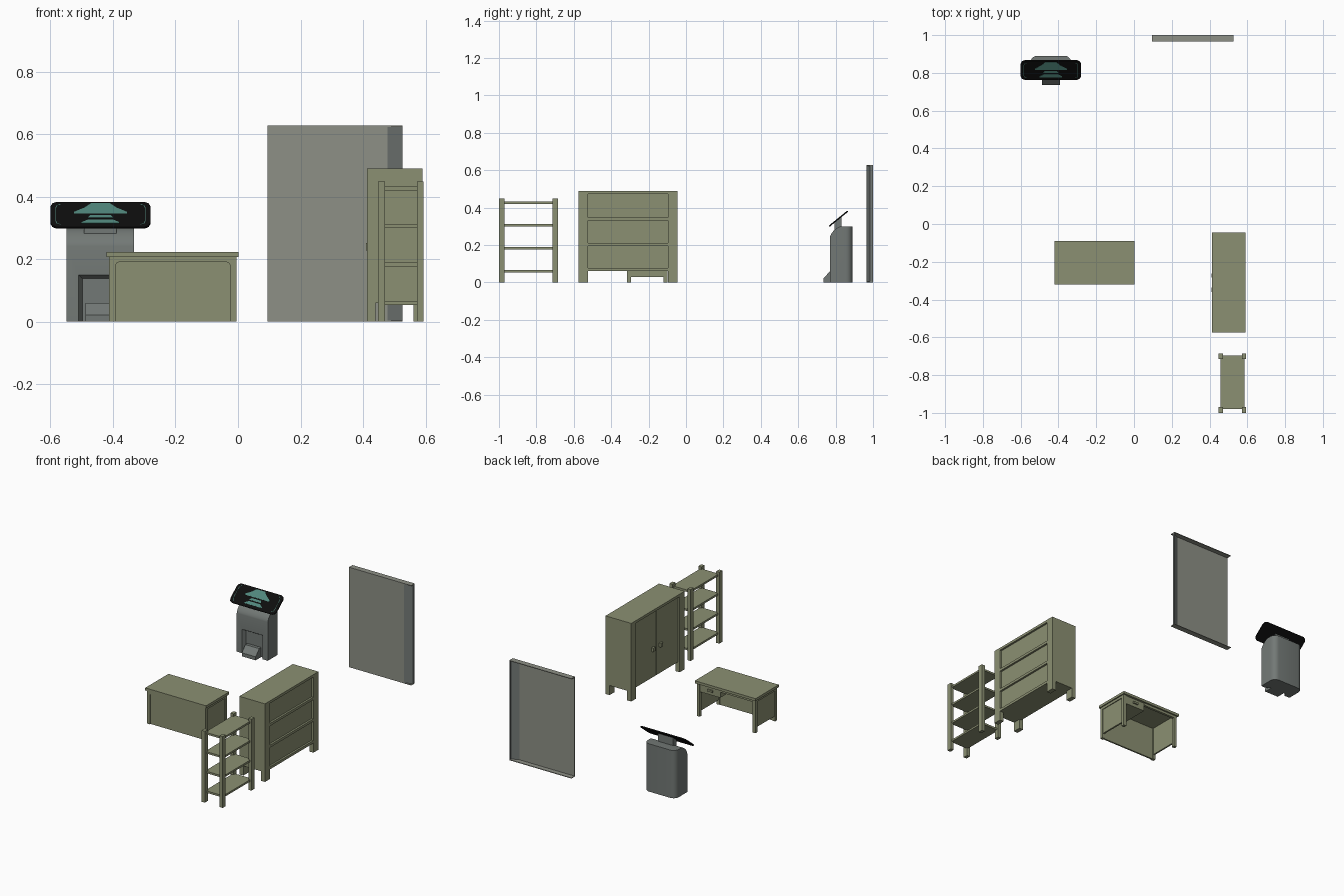
import bpy, bmesh, math
from mathutils import Matrix

if "Cube" in bpy.data.objects:
    bpy.data.objects.remove(bpy.data.objects["Cube"])


def material(name, rgb):
    m = bpy.data.materials.new(name)
    m.diffuse_color = (*rgb, 1)
    m.use_nodes = True
    m.node_tree.nodes["Principled BSDF"].inputs["Base Color"].default_value = m.diffuse_color
    return m


OLIVE = material("olive", (0.26, 0.28, 0.17))
PALE = material("pale_grey", (0.27, 0.28, 0.24))
STEEL = material("steel_grey", (0.17, 0.19, 0.18))
BLACK = material("black", (0.004, 0.004, 0.004))
TEAL = material("teal", (0.08, 0.24, 0.20))


def finish(name, bm, mat):
    bmesh.ops.recalc_face_normals(bm, faces=bm.faces)
    me = bpy.data.meshes.new(name)
    bm.to_mesh(me)
    bm.free()
    ob = bpy.data.objects.new(name, me)
    bpy.context.collection.objects.link(ob)
    me.materials.append(mat)
    return ob


def boxes(name, spans, mat=OLIVE):
    """One object from spans (x0, x1, y0, y1, z0, z1)."""
    bm = bmesh.new()
    for x0, x1, y0, y1, z0, z1 in spans:
        mtx = Matrix.Translation(((x0 + x1) / 2, (y0 + y1) / 2, (z0 + z1) / 2)) @ \
            Matrix.Diagonal((x1 - x0, y1 - y0, z1 - z0, 1))
        bmesh.ops.create_cube(bm, size=1, matrix=mtx)
    return finish(name, bm, mat)


def prism(name, pts, lo, hi, axis, mat):
    """Extrude a 2D profile along axis; points are the other two axes in order."""
    def place(p, h):
        c = list(p)
        c.insert("xyz".index(axis), h)
        return c
    bm = bmesh.new()
    n = len(pts)
    a = [bm.verts.new(place(p, lo)) for p in pts]
    b = [bm.verts.new(place(p, hi)) for p in pts]
    bm.faces.new(a)
    bm.faces.new(b[::-1])
    for i in range(n):
        j = (i + 1) % n
        bm.faces.new((a[i], a[j], b[j], b[i]))
    return finish(name, bm, mat)


# --- desk: worked from the back, closed at the front ---
X0, X1, Y0, Y1 = -0.412, -0.005, -0.315, -0.10
L = 0.02
boxes("desk_top", [(-0.42, 0.002, -0.32, -0.09, 0.207, 0.223)])
boxes("desk_legs", [(x, x + L, y, y + L, 0, 0.207)
                    for x in (X0, X1 - L) for y in (Y0, Y1 - L)])
boxes("desk_front_panel", [(X0 + L, X1 - L, Y0 + 0.006, Y0 + 0.016, 0, 0.207)])
# arched trim with eased corners
xa, xb = X0 + L, X1 - L
prism("desk_front_rail", [(xa, 0.207), (xa, 0.180), (xa + 0.004, 0.188), (xa + 0.012, 0.191),
                          (xb - 0.012, 0.191), (xb - 0.004, 0.188), (xb, 0.180), (xb, 0.207)],
      Y0, Y0 + 0.012, "y", OLIVE)
boxes("desk_side_panels", [(x, x + 0.01, Y0 + L, Y1 - L, 0.03, 0.207)
                           for x in (X0 + 0.005, X1 - 0.015)])
boxes("desk_side_rails", [(x, x + 0.014, Y0 + L, Y1 - L, 0.191, 0.207)
                          for x in (X0, X1 - 0.014)])
boxes("desk_back_rail", [(xa, -0.165, Y1 - 0.015, Y1, 0.192, 0.207)])
boxes("desk_drawer", [(-0.165, xb, Y0 + 0.016, Y1 - 0.004, 0.155, 0.207)])
boxes("desk_drawer_handle", [(-0.115, -0.08, Y1 - 0.004, Y1 + 0.004, 0.176, 0.188)])

# --- cabinet: doors face -x, panelled back faces +x ---
CX0, CX1, CY0, CY1, CT = 0.412, 0.59, -0.575, -0.045, 0.49
P = 0.05
boxes("cabinet_top", [(CX0, CX1, CY0, CY1, 0.474, CT)])
boxes("cabinet_ends", [(CX0, CX1, y, y + P, 0.06, 0.474) for y in (CY0, CY1 - P)])
boxes("cabinet_legs", [(x, x + 0.028, y, y + P, 0, 0.06)
                       for x in (CX0, CX1 - 0.028) for y in (CY0, CY1 - P)])
boxes("cabinet_core", [(CX0 + 0.018, CX1 - 0.012, CY0 + P, CY1 - P, 0.06, 0.474)])
mid = (CY0 + CY1) / 2
boxes("cabinet_doors", [(CX0 + 0.011, CX0 + 0.018, CY0 + P, mid - 0.001, 0.062, 0.474),
                        (CX0 + 0.011, CX0 + 0.018, mid + 0.001, CY1 - P, 0.062, 0.474)])
boxes("cabinet_knobs", [(CX0 - 0.002, CX0 + 0.011, mid + s - 0.011, mid + s + 0.011, 0.228, 0.252)
                        for s in (-0.038, 0.038)])
boxes("cabinet_back_rails", [(CX1 - 0.012, CX1, CY0 + P, CY1 - P, z, z + 0.016)
                             for z in (0.06, 0.196, 0.332)])

# --- open rack ---
boxes("rack_posts", [(x, x + 0.022, y, y + 0.03, 0, 0.448)
                     for x in (0.448, 0.572) for y in (-1.0, -0.715)])
boxes("rack_shelves", [(0.458, 0.584, -0.98, -0.697, z, z + 0.012)
                       for z in (0.054, 0.177, 0.300, 0.420)])

# --- wall panel: bent sheet between two thin plates, open at the back ---
T = 0.004
boxes("wall_panel_plates", [(0.095, 0.527, 0.965, 1.0, z, z + T) for z in (0, 0.627 - T)], PALE)
prism("wall_panel_sheet", [(0.095, 0.965), (0.478, 0.965), (0.478, 0.969), (0.095, 0.969)],
      T, 0.627 - T, "z", PALE)
prism("wall_panel_bent_edge", [(0.478, 0.965), (0.527, 0.984), (0.527, 1.0), (0.523, 1.0),
                               (0.523, 0.987), (0.478, 0.969)], T, 0.627 - T, "z", STEEL)

# --- kiosk body: side profile with curved shoulder ---
KX = -0.44
shoulder = [(0.83 - 0.06 * math.cos(t) ** 1.3, 0.242 + 0.058 * math.sin(t) ** 1.3)
            for t in [math.pi / 2 * i / 8 for i in range(9)]]
shoulder = [(y.real, z.real) for y, z in shoulder]
body = prism("kiosk_body", [(0.77, 0)] + shoulder + [(0.89, 0.30), (0.89, 0)],
             KX - 0.108, KX + 0.108, "x", STEEL)
# round the two rear corners
bm = bmesh.new()
bm.from_mesh(body.data)
rear = [e for e in bm.edges if all(v.co.y > 0.88 for v in e.verts)
        and abs(e.verts[0].co.z - e.verts[1].co.z) > 0.1]
bmesh.ops.bevel(bm, geom=rear, offset=0.035, segments=5, profile=0.5, affect="EDGES")
bm.to_mesh(body.data)
bm.free()

# tapered alcove in the front
bm = bmesh.new()
rings = []
for y, w, top in ((0.75, 0.082, 0.162), (0.79, 0.058, 0.138)):
    rings.append([bm.verts.new((KX + x, y, z)) for x, z in
                  ((-w, -0.05), (w, -0.05), (w, top), (-w, top))])
a, b = rings
bm.faces.new(a)
bm.faces.new(b[::-1])
for i in range(4):
    j = (i + 1) % 4
    bm.faces.new((a[i], a[j], b[j], b[i]))
cutter = finish("alcove_cutter", bm, STEEL)
cutter.hide_render = True
cutter.hide_set(True)
mod = body.modifiers.new("alcove", "BOOLEAN")
mod.operation = "DIFFERENCE"
mod.object = cutter
mod.solver = "EXACT"
bpy.context.view_layer.objects.active = body
body.select_set(True)
bpy.ops.object.modifier_apply(modifier="alcove")
bpy.data.objects.remove(cutter)
bpy.ops.object.shade_smooth_by_angle(angle=math.radians(30))

prism("kiosk_foot", [(0.79, 0), (0.735, 0), (0.735, 0.022), (0.77, 0.06), (0.79, 0.06)],
      KX - 0.048, KX + 0.048, "x", STEEL)
prism("kiosk_neck", [(0.795, 0.262), (0.832, 0.29), (0.832, 0.350), (0.795, 0.320)],
      KX - 0.052, KX + 0.052, "x", STEEL)

# --- tilted screen with raised graphics ---
tilt = Matrix.Translation((KX, 0.815, 0.341)) @ Matrix.Rotation(math.radians(39), 4, "X")


def on_screen(name, pts, lo, hi, mat):
    ob = prism(name, pts, lo, hi, "z", mat)
    ob.data.transform(tilt)
    return ob


half = [(0.14, -0.064), (0.154, -0.056), (0.16, -0.04), (0.16, 0.04), (0.154, 0.056), (0.14, 0.064)]
on_screen("screen", half + [(-x, y) for x, y in reversed(half)], -0.004, 0.003, BLACK)
line = [(0.13, -0.052), (0.14, -0.046), (0.144, -0.035), (0.144, 0.035), (0.14, 0.046), (0.13, 0.052)]
for s, side in ((-1, "left"), (1, "right")):
    on_screen("screen_line_" + side, [(s * x, y) for x, y in line] +
              [(s * (x - 0.002), y * 0.97) for x, y in reversed(line)], 0.002, 0.0036, TEAL)
shapes = {
    "screen_upper_graphic": [(0.085, 0.004), (0.085, 0.012), (0.05, 0.035), (0.03, 0.056)],
    "screen_middle_graphic": [(0.042, -0.018), (0.032, -0.004)],
    "screen_lower_graphic": [(0.06, -0.046), (0.06, -0.04), (0.038, -0.026)],
}
for name, right in shapes.items():
    on_screen(name, right + [(-x, y) for x, y in reversed(right)], 0.002, 0.0038, TEAL)
